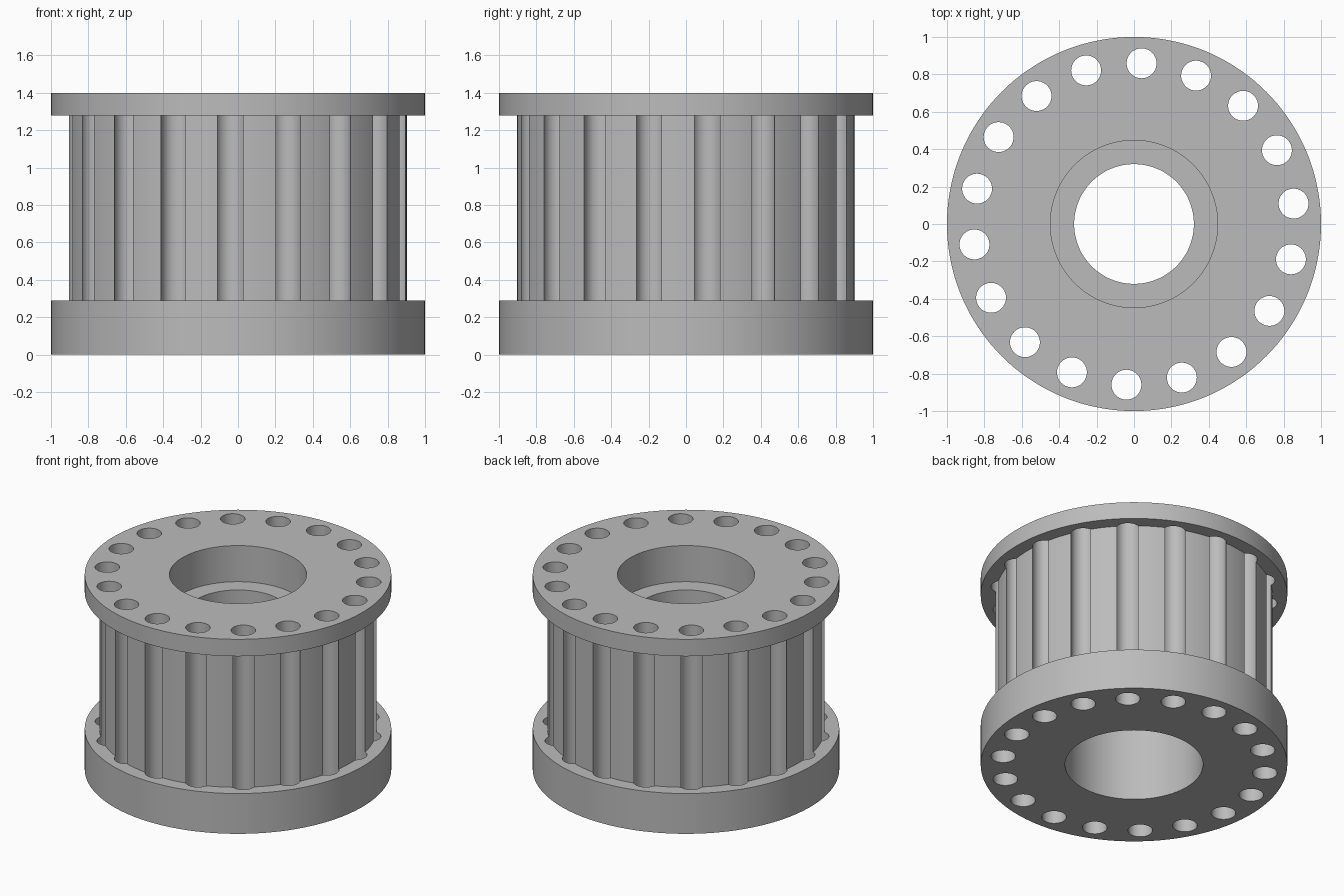
import bpy
import bmesh
from math import radians, cos, sin, tau
from mathutils import Matrix, Vector

cube = bpy.data.objects.get("Cube")
if cube:
    bpy.data.objects.remove(cube, do_unlink=True)

HEIGHT = 1.4
TEETH = 18
HOLE_RING, HOLE_RADIUS, FIRST_HOLE = 0.86, 0.08, radians(7.3)

grey = bpy.data.materials.new("plain grey")
grey.use_nodes = True
colour = (0.5, 0.5, 0.5, 1)
grey.diffuse_color = colour
grey.node_tree.nodes["Principled BSDF"].inputs["Base Color"].default_value = colour


def add_object(name, bm):
    bmesh.ops.recalc_face_normals(bm, faces=bm.faces)
    mesh = bpy.data.meshes.new(name)
    bm.to_mesh(mesh)
    bm.free()
    mesh.materials.append(grey)
    obj = bpy.data.objects.new(name, mesh)
    bpy.context.collection.objects.link(obj)
    return obj


def lathe(name, profile, steps):
    """Revolve a closed (radius, height) outline around z."""
    bm = bmesh.new()
    verts = [bm.verts.new((r, 0, z)) for r, z in profile]
    edges = [bm.edges.new((v, verts[i - 1])) for i, v in enumerate(verts)]
    bmesh.ops.spin(bm, geom=verts + edges, cent=(0, 0, 0), axis=(0, 0, 1),
                   angle=tau, steps=steps, use_merge=True)
    bmesh.ops.remove_doubles(bm, verts=bm.verts, dist=1e-5)
    return add_object(name, bm)


# Flanged drum with a stepped bore: upper seat, narrow lip, deep lower pocket
pulley = lathe("toothed_pulley", [
    (0.45, 0), (1, 0), (1, 0.29), (0.904, 0.29),
    (0.904, 1.278), (1, 1.278), (1, HEIGHT), (0.447, HEIGHT),
    (0.447, 1.14), (0.32, 1.14), (0.32, 0.8), (0.45, 0.8),
], 144)

# Ring of rods that cuts the flange holes and the grooves between the teeth
bm = bmesh.new()
for i in range(TEETH):
    angle = FIRST_HOLE + i * tau / TEETH
    centre = Vector((HOLE_RING * cos(angle), HOLE_RING * sin(angle), HEIGHT / 2))
    bmesh.ops.create_cone(bm, cap_ends=True, segments=40, radius1=HOLE_RADIUS,
                          radius2=HOLE_RADIUS, depth=HEIGHT + 0.4,
                          matrix=Matrix.Translation(centre))
rods = add_object("groove_cutter", bm)
rods.hide_render = True

cut = pulley.modifiers.new("grooves", "BOOLEAN")
cut.operation = "DIFFERENCE"
cut.solver = "EXACT"
cut.object = rods

# Bake the cut, then remove the cutter
bpy.context.view_layer.update()
evaluated = pulley.evaluated_get(bpy.context.evaluated_depsgraph_get())
baked = bpy.data.meshes.new_from_object(evaluated)
pulley.modifiers.clear()
pulley.data = baked
baked.materials.clear()
baked.materials.append(grey)
for face in baked.polygons:
    face.material_index = 0
bpy.data.objects.remove(rods, do_unlink=True)

# Smooth round walls, crisp rims
for obj in bpy.context.selected_objects:
    obj.select_set(False)
pulley.select_set(True)
bpy.context.view_layer.objects.active = pulley
bpy.ops.object.shade_smooth_by_angle(angle=radians(30))
